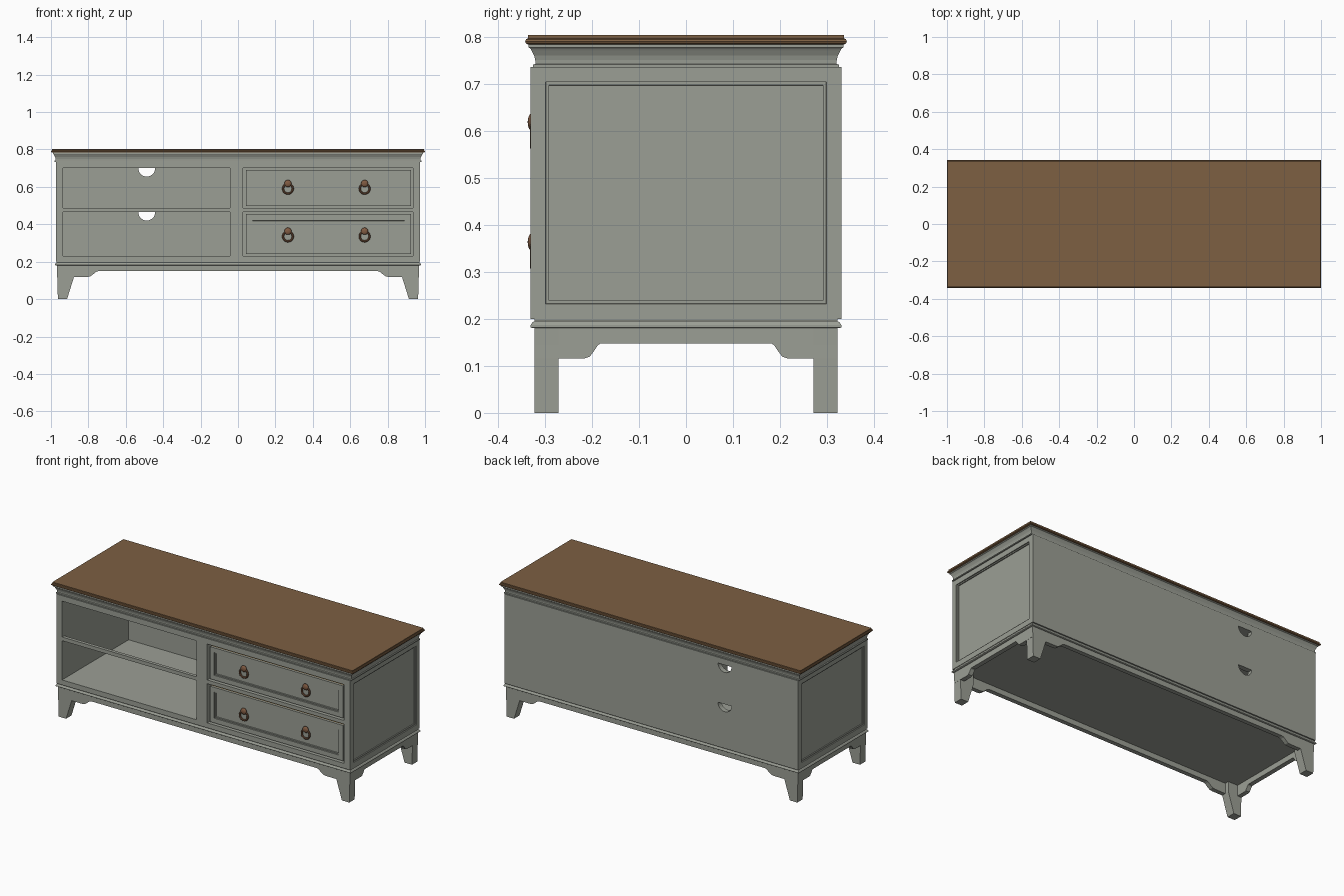
import bpy, bmesh, math
from mathutils import Vector

if "Cube" in bpy.data.objects:
    bpy.data.objects.remove(bpy.data.objects["Cube"])


def material(name, rgb):
    m = bpy.data.materials.new(name)
    m.diffuse_color = (*rgb, 1)
    m.use_nodes = True
    m.node_tree.nodes["Principled BSDF"].inputs["Base Color"].default_value = m.diffuse_color
    return m


GREY = material("grey_green_paint", (0.33, 0.345, 0.30))
BROWN = material("brown_wood", (0.205, 0.115, 0.055))
PALE = material("golden_drawer_wood", (0.32, 0.19, 0.06))
COPPER = material("copper_metal", (0.22, 0.105, 0.055))


def finish(name, bm, mat):
    bmesh.ops.recalc_face_normals(bm, faces=bm.faces)
    me = bpy.data.meshes.new(name)
    bm.to_mesh(me)
    bm.free()
    me.materials.append(mat)
    ob = bpy.data.objects.new(name, me)
    bpy.context.collection.objects.link(ob)
    return ob


def box(name, x, y, z, mat=GREY, panel=None, frame=0.045):
    """Box between limits; the face looking along panel gets a stepped recess."""
    bm = bmesh.new()
    v = [bm.verts.new((a, b, c)) for a in x for b in y for c in z]
    for q in ((0, 1, 3, 2), (4, 6, 7, 5), (0, 4, 5, 1), (2, 3, 7, 6), (0, 2, 6, 4), (1, 5, 7, 3)):
        bm.faces.new([v[i] for i in q])
    bmesh.ops.recalc_face_normals(bm, faces=bm.faces)
    if panel:
        bm.normal_update()
        f = max(bm.faces, key=lambda f: f.normal.dot(Vector(panel)))
        for width, depth in ((frame, 0), (0.0005, -0.006), (0.009, 0), (0.0005, -0.006)):
            bmesh.ops.inset_individual(bm, faces=[f], thickness=width, depth=depth)
    return finish(name, bm, mat)


def stack(name, rings, extra, mat=GREY):
    """Rectangular moulding: rings of (half depth, height)."""
    bm = bmesh.new()
    loops = [[bm.verts.new((sx * (h + extra), sy * h, z))
              for sx, sy in ((-1, -1), (1, -1), (1, 1), (-1, 1))] for h, z in rings]
    for a, b in zip(loops, loops[1:]):
        for i in range(4):
            j = (i + 1) % 4
            bm.faces.new((a[i], a[j], b[j], b[i]))
    bm.faces.new(loops[0])
    bm.faces.new(loops[-1])
    return finish(name, bm, mat)


def prism(name, pts, d0, d1, along="y", mat=GREY):
    """Outline of (side, height) points pushed from d0 to d1 along an axis."""
    bm = bmesh.new()
    a, b = [[bm.verts.new((p, d, z) if along == "y" else (d, p, z)) for p, z in pts] for d in (d0, d1)]
    bm.faces.new(a)
    bm.faces.new(b)
    for i in range(len(pts)):
        j = (i + 1) % len(pts)
        bm.faces.new((a[i], a[j], b[j], b[i]))
    return finish(name, bm, mat)


# Wooden top, crown moulding and base moulding
stack("wooden_top", [(.335, .783), (.340, .785), (.342, .789), (.340, .794),
                     (.336, .796), (.336, .803)], .658, BROWN)
stack("crown_moulding", [(.325, .734), (.325, .740), (.320, .742), (.3205, .750), (.323, .760),
                         (.328, .770), (.331, .775), (.335, .777), (.335, .784)], .655)
stack("base_moulding", [(.327, .180), (.330, .182), (.330, .187), (.326, .193),
                        (.322, .195), (.322, .201)], .648)

# Cabinet case
F, B = -.33, .33
for s, side in ((-1, "left"), (1, "right")):
    box(side + "_side_panel", sorted((s * .935, s * .973)), (F, B), (.2, .735), panel=(s, 0, 0))
box("cabinet_floor", (-.936, .936), (F, B), (.2, .23))
box("cabinet_ceiling", (-.936, .936), (F, B), (.702, .735))
box("centre_divider", (-.043, .027), (F, .31), (.229, .703))
box("open_bay_rail", (-.936, -.042), (F, F + .02), (.465, .487))
box("drawer_rail", (.026, .936), (F, .31), (.465, .487))

# Back panel with two half-round cable holes
back = box("back_panel", (-.936, .936), (.30, B), (.2, .735))
for z in (.70, .465):
    arc = [(-.488 + .045 * math.cos(t), z - .045 * math.sin(t))
           for t in (math.pi * i / 16 for i in range(17))]
    cutter = prism("cable_hole_cutter", arc, .25, .4)
    cutter.hide_render = True
    mod = back.modifiers.new("hole", "BOOLEAN")
    mod.operation, mod.solver, mod.object = "DIFFERENCE", "EXACT", cutter
    bpy.context.view_layer.objects.active = back
    bpy.ops.object.modifier_apply(modifier=mod.name)
    bpy.data.objects.remove(cutter)


# Shaped aprons
def apron_outline(end, flat, rise, low, high):
    w = flat - rise
    h = high - low
    half = [(end, .181), (end, low), (flat, low), (flat - .3 * w, low + .1 * h),
            (flat - .55 * w, low + .45 * h), (flat - .8 * w, low + .85 * h), (rise, high)]
    return half + [(-p, z) for p, z in reversed(half)]


for s, name in ((-1, "front"), (1, "back")):
    prism(name + "_apron", apron_outline(.966, .807, .749, .118, .149), s * .296, s * .322)
for s, name in ((-1, "left"), (1, "right")):
    prism(name + "_apron", apron_outline(.320, .215, .181, .116, .148), s * .940, s * .967, "x")

# Tapered legs
for sx, side in ((-1, "left"), (1, "right")):
    for sy, end in ((-1, "front"), (1, "back")):
        prism(f"{end}_{side}_leg", [(sx * x, z) for x, z in (
            (.914, 0), (.963, 0), (.968, .181), (.877, .181), (.877, .118))], sy * .271, sy * .322)


# Ring pulls
def ring_pull(x, z):
    bpy.ops.mesh.primitive_cylinder_add(vertices=16, radius=.009, depth=.02,
                                        location=(x, -.318, z + .028), rotation=(math.pi / 2, 0, 0))
    parts = [("pull_stem", bpy.context.object)]
    bpy.ops.mesh.primitive_uv_sphere_add(segments=20, ring_count=12, radius=.019,
                                         location=(x, -.327, z + .028))
    bpy.context.object.scale = (1, .5, 1)
    parts.append(("pull_knob", bpy.context.object))
    bpy.ops.mesh.primitive_torus_add(major_segments=32, minor_segments=10, major_radius=.026,
                                     minor_radius=.0055, location=(x, -.326, z),
                                     rotation=(math.pi / 2, 0, 0))
    parts.append(("pull_ring", bpy.context.object))
    for name, ob in parts:
        ob.name = name
        ob.data.materials.append(COPPER)
        bpy.ops.object.select_all(action="DESELECT")
        ob.select_set(True)
        bpy.context.view_layer.objects.active = ob
        bpy.ops.object.shade_smooth_by_angle()


# Drawers: painted panelled front on a wooden box
for name, z0, z1 in (("lower", .23, .465), ("upper", .487, .702)):
    z0, z1 = z0 + .011, z1 - .011
    box(name + "_drawer_front", (.043, .925), (-.328, -.316), (z0, z1), panel=(0, -1, 0), frame=.04)
    box(name + "_drawer_box", (.0435, .9245), (-.3155, .28), (z0 + .0005, z1 - .0005), PALE)
    for x in (.267, .677):
        ring_pull(x, .59 if name == "upper" else .335)
